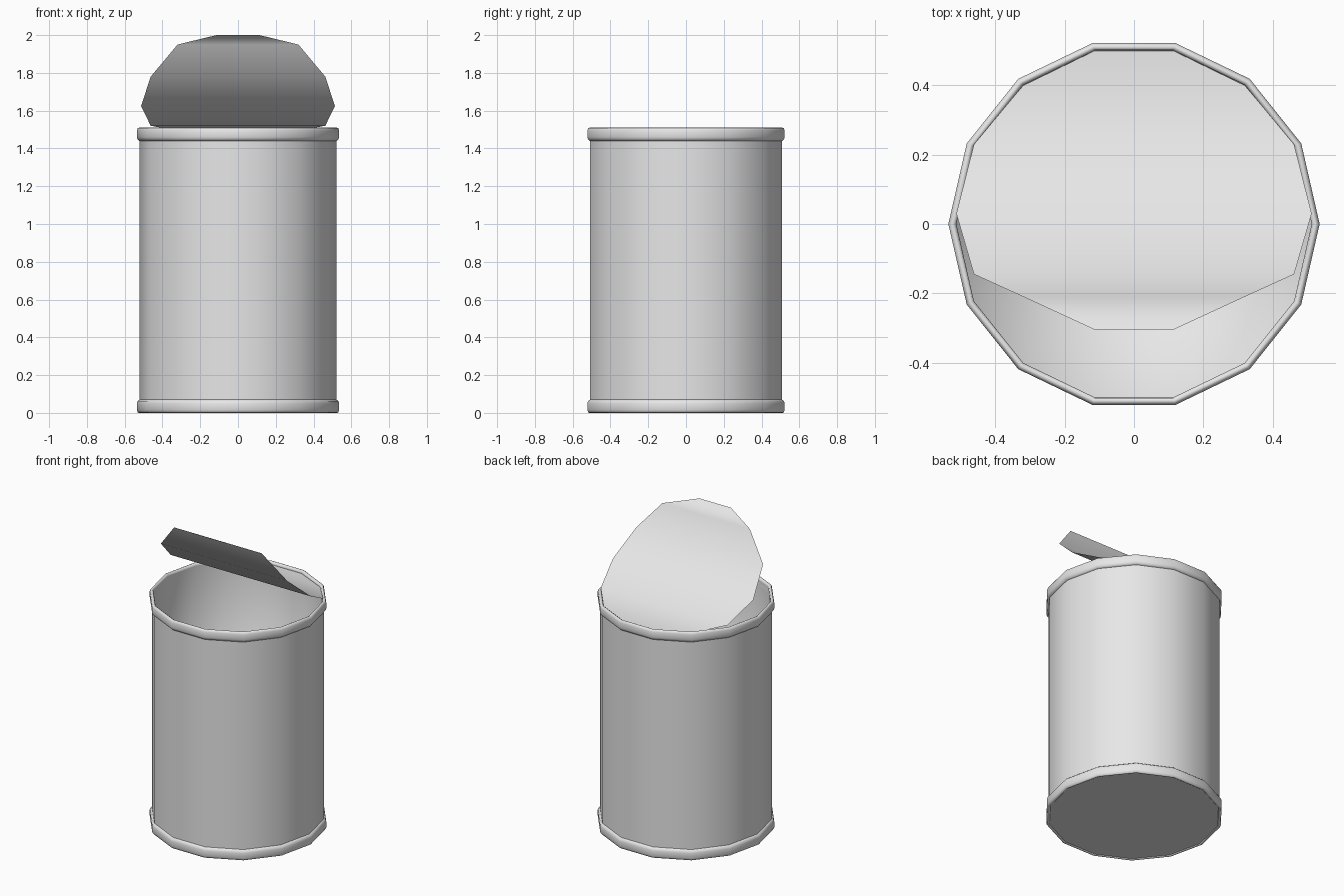
import bpy
import math

SIDES = 14
STEP = 2 * math.pi / SIDES
HEIGHT = 1.51
WALL_R = 0.522
INNER_R = 0.513

cube = bpy.data.objects.get("Cube")
if cube:
    bpy.data.objects.remove(cube, do_unlink=True)

# Single bare-metal colour
metal = bpy.data.materials.new("grey_metal")
metal.use_nodes = True
GREY = (0.8, 0.8, 0.8, 1)
metal.diffuse_color = GREY
metal.node_tree.nodes["Principled BSDF"].inputs["Base Color"].default_value = GREY


def add_part(name, verts, faces, angle=180):
    mesh = bpy.data.meshes.new(name)
    mesh.from_pydata(verts, [], faces)
    mesh.materials.append(metal)
    obj = bpy.data.objects.new(name, mesh)
    bpy.context.collection.objects.link(obj)
    bpy.ops.object.select_all(action="DESELECT")
    obj.select_set(True)
    bpy.context.view_layer.objects.active = obj
    bpy.ops.object.shade_smooth_by_angle(angle=math.radians(angle))
    return obj


def lathe(name, profile, angle=180, closed=False):
    """Spin (radius, z) points; a zero radius becomes a single centre point."""
    verts, rings, faces = [], [], []
    for r, z in profile:
        start = len(verts)
        count = SIDES if r else 1
        verts += [(r * math.cos(i * STEP), r * math.sin(i * STEP), z) for i in range(count)]
        rings.append([start + i % count for i in range(SIDES)])
    pairs = list(zip(rings, rings[1:]))
    if closed:
        pairs.append((rings[-1], rings[0]))
    for a, b in pairs:
        for i in range(SIDES):
            j = (i + 1) % SIDES
            quad = [a[i], a[j], b[j], b[i]]
            faces.append(list(dict.fromkeys(quad)))
    return add_part(name, verts, faces, angle)


# Outer wall and base
lathe("can_wall", [(WALL_R, 0.03), (WALL_R, HEIGHT - 0.03)])
lathe("can_base", [(0, 0.006), (WALL_R, 0.006)])

# Inside wall and floor, running from the rim down to the centre
lathe("can_inside", [(INNER_R, HEIGHT - 0.015), (INNER_R, 0.02), (0, 0.02)])

# Rolled rims, the lower one being the upper one turned over
rim = [(WALL_R, 0.07), (0.532, 0.062), (0.536, 0.05), (0.536, 0.015),
       (0.531, 0.003), (0.524, 0), (0.516, 0.004), (INNER_R, 0.015), (INNER_R, 0.07)]
lathe("bottom_rim", rim[::-1], 60, closed=True)
lathe("top_rim", [(r, HEIGHT - z) for r, z in rim], 60, closed=True)

# Peeled-back lid: rows of the round lid, hinged at the back and curling up
curl = [(0.50, 1.49), (0.40, 1.494), (0.23, 1.52), (0.03, 1.625),
        (-0.145, 1.78), (-0.21, 1.95), (-0.305, 2.0)]
lid_verts = []
for row, (y, z) in enumerate(curl):
    half = INNER_R * math.cos((3 - row) * STEP)
    lid_verts += [(-half, y, z), (half, y, z)]
lid_faces = [(2 * k, 2 * k + 2, 2 * k + 3, 2 * k + 1) for k in range(len(curl) - 1)]
add_part("lid", lid_verts, lid_faces)
